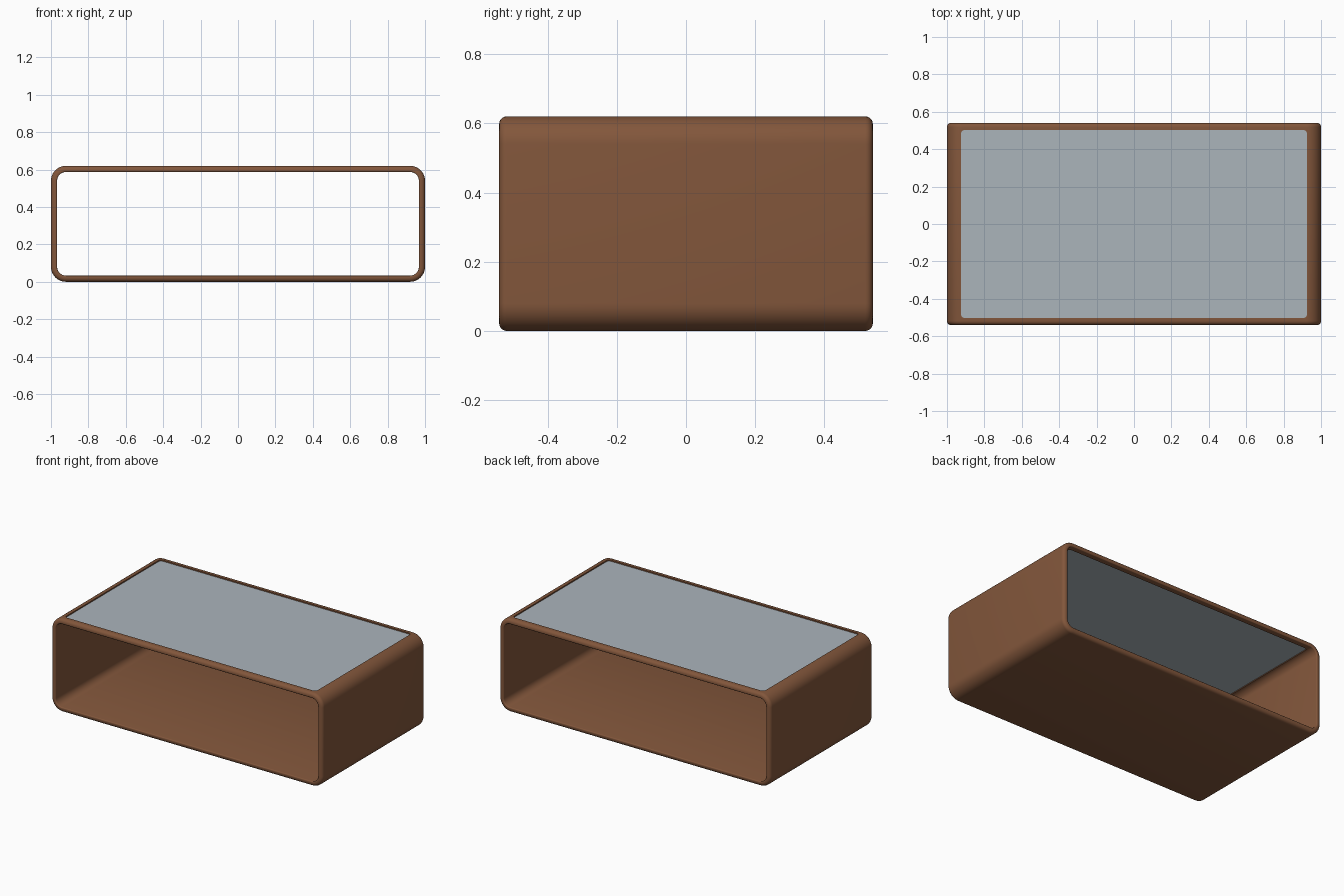
import bpy, bmesh, math

if "Cube" in bpy.data.objects:
    bpy.data.objects.remove(bpy.data.objects["Cube"])

W, D, H, T = 1.0, 0.54, 0.62, 0.033   # half width, half depth, height, wall
R = 0.08                              # outer corner radius
HX, HY = 0.925, 0.503                 # half size of the top opening


def material(name, rgb):
    m = bpy.data.materials.new(name)
    m.diffuse_color = (*rgb, 1)
    m.use_nodes = True
    m.node_tree.nodes["Principled BSDF"].inputs["Base Color"].default_value = m.diffuse_color
    return m


def rounded_rect(hw, hh, r, n=10):
    """Outline of a rounded rectangle centred on the origin."""
    pts = []
    for k, (sx, sy) in enumerate([(1, 1), (-1, 1), (-1, -1), (1, -1)]):
        for i in range(n + 1):
            a = math.pi / 2 * (k + i / n)
            pts.append((sx * (hw - r) + r * math.cos(a), sy * (hh - r) + r * math.sin(a)))
    return pts


def finish(bm, name, mat):
    bmesh.ops.recalc_face_normals(bm, faces=bm.faces)
    me = bpy.data.meshes.new(name)
    bm.to_mesh(me)
    bm.free()
    ob = bpy.data.objects.new(name, me)
    bpy.context.collection.objects.link(ob)
    me.materials.append(mat)
    return ob


def slab(name, hx, hy, r, z0, z1, mat):
    bm = bmesh.new()
    f = bm.faces.new([bm.verts.new((x, y, z0)) for x, y in rounded_rect(hx, hy, r, 6)])
    top = bmesh.ops.extrude_face_region(bm, geom=[f])["geom"]
    bmesh.ops.translate(bm, vec=(0, 0, z1 - z0), verts=[v for v in top if isinstance(v, bmesh.types.BMVert)])
    return finish(bm, name, mat)


wood = material("brown wood", (0.225, 0.094, 0.044))
glass = material("pale blue grey glass", (0.41, 0.46, 0.50))

# Frame: rounded tube open at front and back, with softened rims
ro, ri = 0.022, 0.006
half = [(ro - ro * math.cos(a), -D + ro - ro * math.sin(a)) for a in [math.pi / 2 * i / 5 for i in range(6)]]
half += [(T - ri + ri * math.sin(a), -D + ri - ri * math.cos(a)) for a in [math.pi / 2 * i / 3 for i in range(4)]]
section = half + [(d, -y) for d, y in reversed(half)]
bm = bmesh.new()
rings = [[bm.verts.new((x, y, z + H / 2)) for x, z in rounded_rect(W - d, H / 2 - d, R - d)]
         for d, y in section]
for a, b in zip(rings, rings[1:] + rings[:1]):
    for i in range(len(a)):
        j = (i + 1) % len(a)
        bm.faces.new((a[i], a[j], b[j], b[i]))
frame = finish(bm, "table_frame", wood)

# Opening in the top panel
cutter = slab("opening_cutter", HX, HY, 0.02, 0.5, 0.7, wood)
cutter.hide_render = True
mod = frame.modifiers.new("opening", "BOOLEAN")
mod.object = cutter
mod.operation = "DIFFERENCE"
mod.solver = "EXACT"
bpy.context.view_layer.objects.active = frame
frame.select_set(True)
bpy.ops.object.modifier_apply(modifier="opening")
bpy.data.objects.remove(cutter, do_unlink=True)
bpy.ops.object.shade_smooth_by_angle(angle=math.radians(35))

# Glass pane set slightly below the rim
slab("glass_top", HX, HY, 0.02, H - 0.028, H - 0.008, glass)
